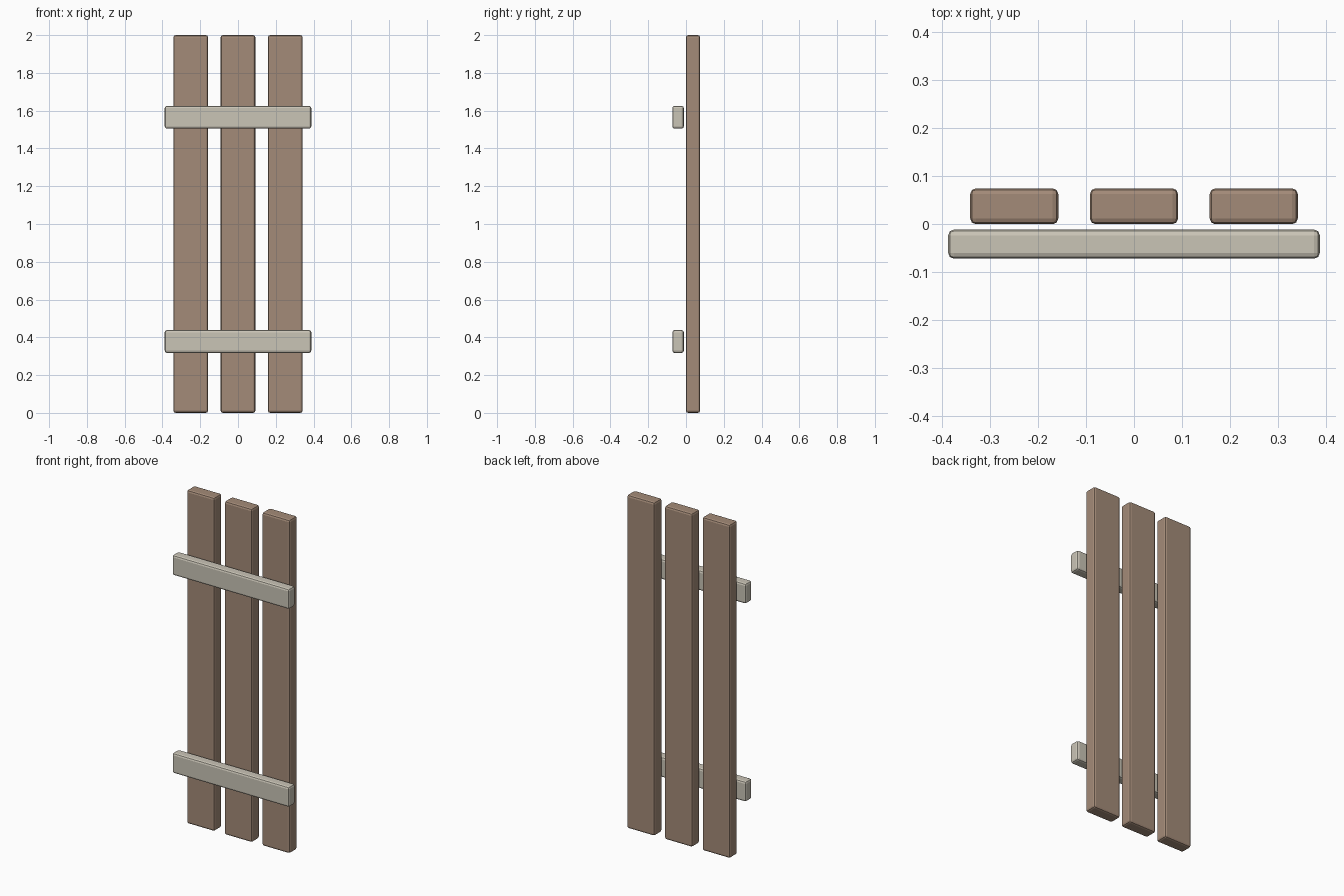
import bpy

cube = bpy.data.objects.get("Cube")
if cube:
    bpy.data.objects.remove(cube, do_unlink=True)


def make_material(name, rgb):
    mat = bpy.data.materials.new(name)
    mat.use_nodes = True
    mat.diffuse_color = (*rgb, 1)
    bsdf = mat.node_tree.nodes["Principled BSDF"]
    bsdf.inputs["Base Color"].default_value = (*rgb, 1)
    bsdf.inputs["Roughness"].default_value = 0.8
    return mat


def board(name, centre, size, mat):
    """Box with softly rounded edges."""
    bpy.ops.mesh.primitive_cube_add(size=1, location=centre)
    obj = bpy.context.object
    obj.name = name
    obj.scale = size
    bpy.ops.object.transform_apply(location=False, rotation=False, scale=True)
    obj.data.materials.append(mat)
    bevel = obj.modifiers.new("rounded_edges", "BEVEL")
    bevel.width = 0.012
    bevel.segments = 2
    return obj


brown = make_material("brown_wood", (0.37, 0.258, 0.188))
pale = make_material("pale_wood", (0.59, 0.555, 0.47))

# Upright planks
for side, x in (("right", -0.25), ("middle", 0), ("left", 0.25)):
    board(f"{side}_plank", (x, 0.037, 1), (0.184, 0.075, 2), brown)

# Cross rails, just clear of the plank fronts
for level, z in (("lower", 0.378), ("upper", 1.565)):
    board(f"{level}_rail", (0, -0.042, z), (0.776, 0.061, 0.121), pale)
